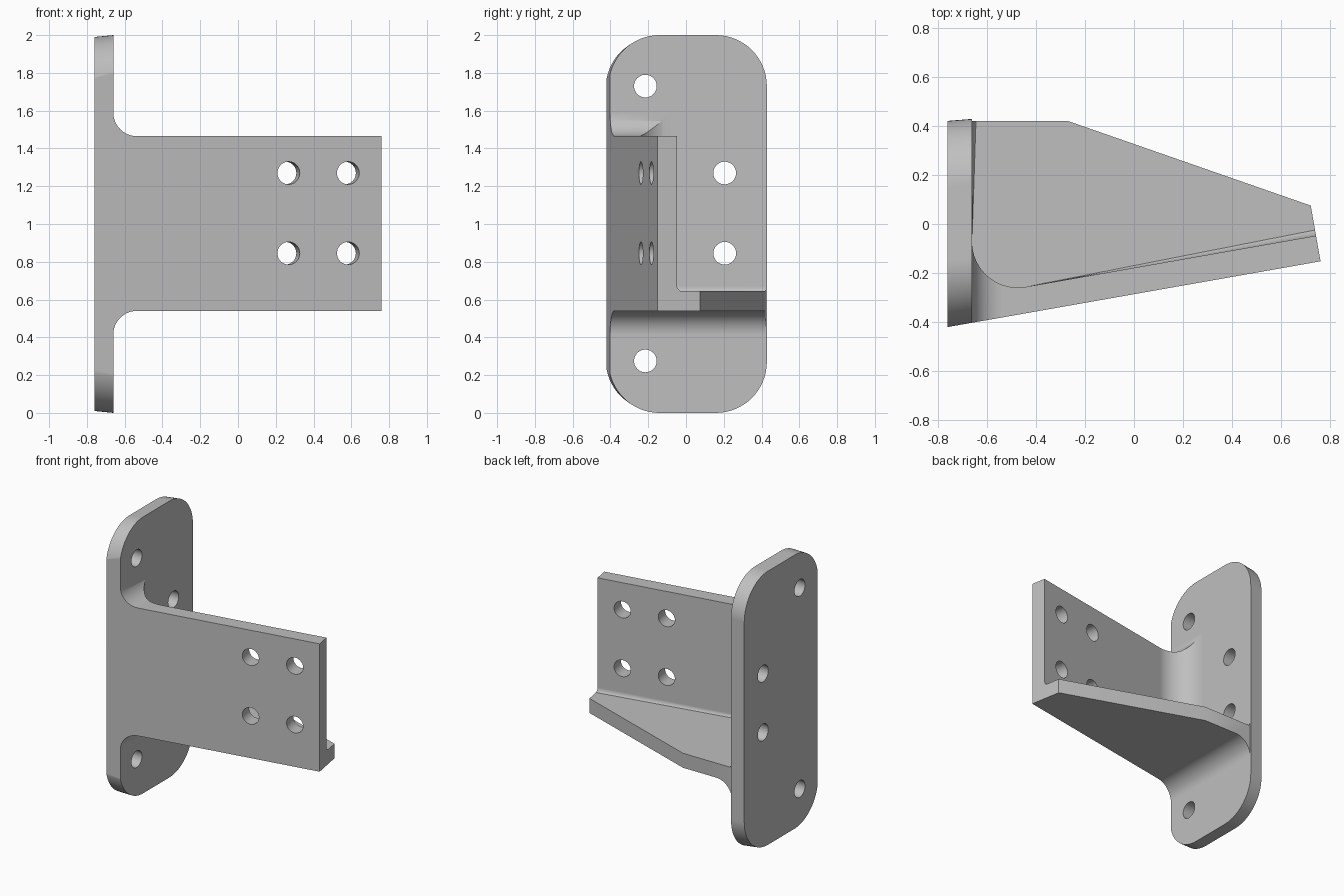
import bpy
import bmesh
from math import radians, sin, cos, tan, pi
from mathutils import Matrix, Vector

old = bpy.data.objects.get("Cube")
if old:
    bpy.data.objects.remove(old, do_unlink=True)

# Main sizes
BACK_X, FACE_X = -0.76, -0.66        # flange thickness
TILT = radians(10)                   # web slants away from square
FLOOR_Z, BOTTOM_Z, TOP_Z = 0.645, 0.54, 1.465
HOLE_R = 0.06

metal = bpy.data.materials.new("light grey metal")
metal.use_nodes = True
grey = (0.52, 0.52, 0.52, 1)
metal.diffuse_color = grey
metal.node_tree.nodes["Principled BSDF"].inputs["Base Color"].default_value = grey


def front_y(x):
    return -0.42 + (x - BACK_X) * tan(TILT)


def inner_y(x):
    return front_y(x) + 0.106 / cos(TILT)


def arc(cx, cy, r, start, end, steps=16):
    angles = [radians(start + (end - start) * i / steps) for i in range(steps + 1)]
    return [(cx + r * cos(a), cy + r * sin(a)) for a in angles]


def loft(name, ring_a, ring_b, bevel=0):
    """Solid between two matching rings; optionally round the first ring's edges."""
    bm = bmesh.new()
    a = [bm.verts.new(p) for p in ring_a]
    b = [bm.verts.new(p) for p in ring_b]
    cap = bm.faces.new(a)
    bm.faces.new(b[::-1])
    for i in range(len(a)):
        j = (i + 1) % len(a)
        bm.faces.new((a[j], a[i], b[i], b[j]))
    if bevel:
        bmesh.ops.bevel(bm, geom=list(cap.edges), offset=bevel, segments=6,
                        profile=0.5, affect='EDGES')
    bmesh.ops.recalc_face_normals(bm, faces=bm.faces)
    mesh = bpy.data.meshes.new(name)
    bm.to_mesh(mesh)
    bm.free()
    mesh.materials.append(metal)
    ob = bpy.data.objects.new(name, mesh)
    bpy.context.collection.objects.link(ob)
    return ob


def plan_prism(name, pts, z0, z1, bevel=0):
    return loft(name, [(x, y, z0) for x, y in pts], [(x, y, z1) for x, y in pts], bevel)


def apply(ob, mod):
    bpy.context.view_layer.objects.active = ob
    bpy.ops.object.modifier_apply(modifier=mod.name)


def combine(ob, other, operation):
    mod = ob.modifiers.new(operation, 'BOOLEAN')
    mod.operation, mod.object, mod.solver = operation, other, 'EXACT'
    apply(ob, mod)
    bpy.data.objects.remove(other, do_unlink=True)


def drill(ob, centre, direction):
    bm = bmesh.new()
    turn = Vector(direction).to_track_quat('Z', 'Y').to_matrix().to_4x4()
    bmesh.ops.create_cone(bm, cap_ends=True, segments=48, radius1=HOLE_R, radius2=HOLE_R,
                          depth=0.3, matrix=Matrix.Translation(centre) @ turn)
    mesh = bpy.data.meshes.new("drill")
    bm.to_mesh(mesh)
    bm.free()
    mesh.materials.append(metal)
    cutter = bpy.data.objects.new("drill", mesh)
    bpy.context.collection.objects.link(cutter)
    combine(ob, cutter, 'DIFFERENCE')


# Flange plate: rounded rectangle with slightly drafted edges
def flange_ring(x, y0, y1, z0, z1, r=0.27):
    corners = ((y1 - r, z1 - r, 0), (y0 + r, z1 - r, 90),
               (y0 + r, z0 + r, 180), (y1 - r, z0 + r, 270))
    return [(x, y, z) for cy, cz, s in corners for y, z in arc(cy, cz, r, s, s + 90)]


bracket = loft("mounting_bracket", flange_ring(BACK_X, -0.425, 0.42, 0.01, 1.99),
               flange_ring(FACE_X, -0.41, 0.428, 0, 2))

# Arm block: plan outline trimmed by a side profile that flares into the flange
arm = plan_prism("arm", [(-0.70, 0.42), (-0.27, 0.42), (0.72, 0.075),
                         (0.80, -0.379), (-0.70, -0.6)], 0.2, 1.8)
R = 0.125
side = [(-0.8, BOTTOM_Z - R)] + arc(FACE_X + R, BOTTOM_Z - R, R, 180, 90)
side += [(1, BOTTOM_Z), (1, TOP_Z)]
side += arc(FACE_X + R, TOP_Z + R, R, 270, 180) + [(-0.8, TOP_Z + R)]
flare = loft("flare", [(x, -1, z) for x, z in side], [(x, 1, z) for x, z in side])
combine(arm, flare, 'INTERSECT')
combine(bracket, arm, 'UNION')

# Pocket behind the web, with rounded root edges and a wide corner fillet
r = 0.187
reach = r / tan((pi / 2 - TILT) / 2)
pocket = [(FACE_X, 0.8)]
pocket += arc(FACE_X + r, inner_y(FACE_X) + reach, r, 180, 280, 24)
pocket += [(1, inner_y(1)), (1, 0.8)]
combine(bracket, plan_prism("pocket", pocket, FLOOR_Z, 2.2, bevel=0.028), 'DIFFERENCE')

# Slanted front face shared by flange and web
front = [(-1, front_y(-1)), (1, front_y(1)), (1, -1), (-1, -1)]
combine(bracket, plan_prism("front_trim", front, -0.5, 2.5), 'DIFFERENCE')

# Bolt holes through flange and web
for y, z in ((-0.215, 1.73), (-0.215, 0.275), (0.205, 1.27), (0.205, 0.845)):
    drill(bracket, (-0.71, y, z), (1, 0, 0))
for x in (0.268, 0.583):
    for z in (0.845, 1.27):
        drill(bracket, (x, front_y(x), z), (-sin(TILT), cos(TILT), 0))

# Clean up and smooth the fillets
bm = bmesh.new()
bm.from_mesh(bracket.data)
bmesh.ops.remove_doubles(bm, verts=bm.verts, dist=0.0004)
bm.to_mesh(bracket.data)
bm.free()
bpy.ops.object.select_all(action='DESELECT')
bracket.select_set(True)
bpy.context.view_layer.objects.active = bracket
bpy.ops.object.shade_smooth_by_angle(angle=radians(25))
weighted = bracket.modifiers.new("even_shading", 'WEIGHTED_NORMAL')
weighted.keep_sharp = True
